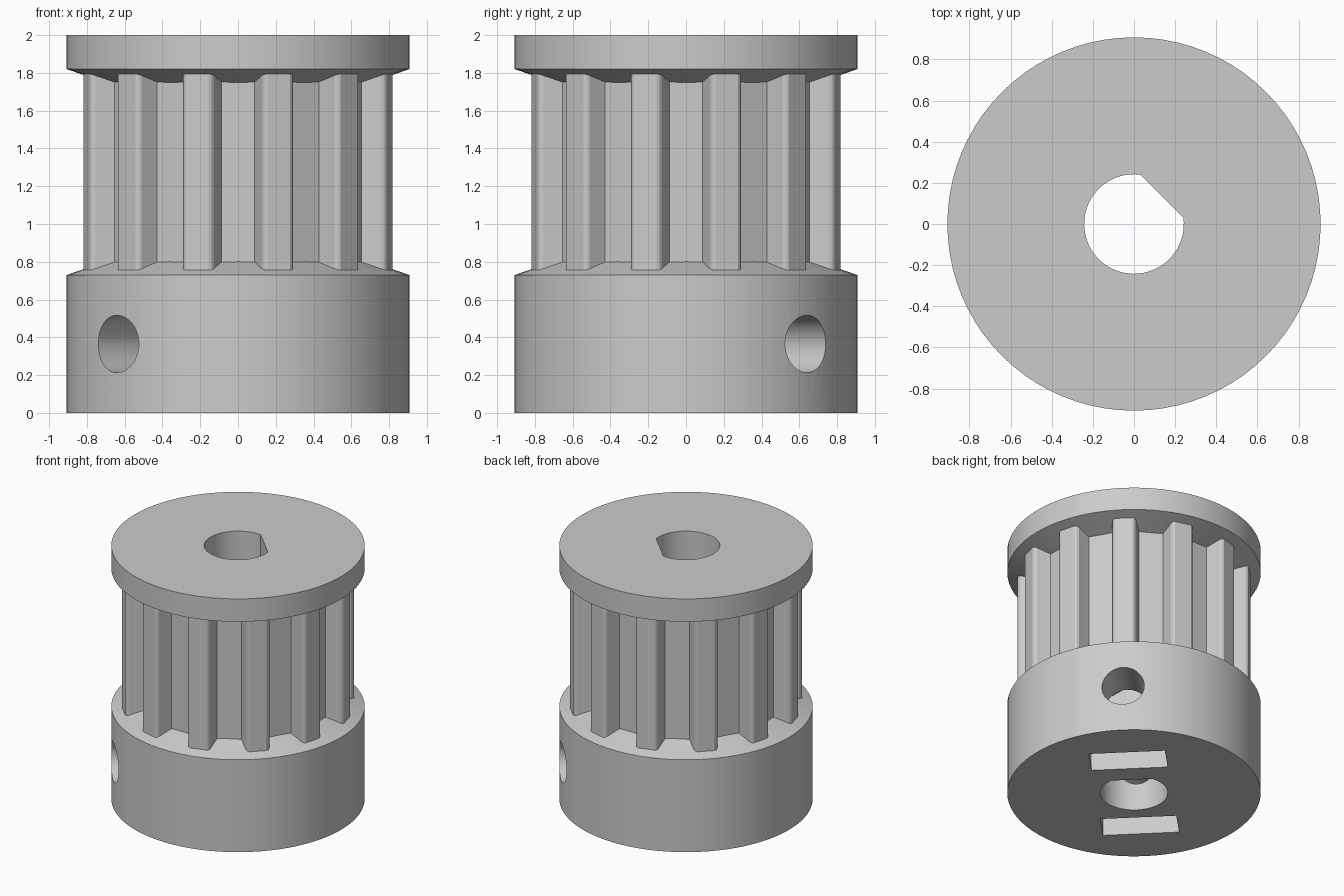
import bpy, bmesh, math
from mathutils import Matrix, Vector

cube = bpy.data.objects.get("Cube")
if cube:
    bpy.data.objects.remove(cube, do_unlink=True)

grey = bpy.data.materials.new("plain_grey")
grey.use_nodes = True
grey.diffuse_color = (0.6, 0.6, 0.6, 1)
grey.node_tree.nodes["Principled BSDF"].inputs["Base Color"].default_value = (0.6, 0.6, 0.6, 1)

RIM, FLOOR, TEETH = 0.907, 0.705, 12
SCREW_Z = 0.365
SCREW_ANGLE = math.radians(45)


def add_object(name, bm):
    bmesh.ops.recalc_face_normals(bm, faces=bm.faces)
    mesh = bpy.data.meshes.new(name)
    bm.to_mesh(mesh)
    bm.free()
    mesh.materials.append(grey)
    obj = bpy.data.objects.new(name, mesh)
    bpy.context.collection.objects.link(obj)
    return obj


def loft(name, rings):
    """Solid through rings of equal point count, capped at both ends."""
    bm = bmesh.new()
    loops = [[bm.verts.new(p) for p in ring] for ring in rings]
    n = len(loops[0])
    for a, b in zip(loops, loops[1:]):
        for i in range(n):
            j = (i + 1) % n
            bm.faces.new((a[i], a[j], b[j], b[i]))
    bm.faces.new(loops[0][::-1])
    bm.faces.new(loops[-1])
    return add_object(name, bm)


def arc(radius, n, start=0.0, end=math.tau, closed=True):
    steps = n if closed else n - 1
    return [(radius * math.cos(start + (end - start) * i / steps),
             radius * math.sin(start + (end - start) * i / steps)) for i in range(n)]


def lathe(name, profile, n=80):
    return loft(name, [[(x, y, z) for x, y in arc(r, n)] for r, z in profile])


def prism(name, outline, low, high, matrix=Matrix()):
    return loft(name, [[matrix @ Vector((x, y, z)) for x, y in outline] for z in (low, high)])


def radial_frame(angle):
    """Local x is tangent, y is up and z points outward."""
    c, s = math.cos(angle), math.sin(angle)
    return Matrix(((-s, 0, c, 0), (c, 0, s, 0), (0, 1, 0, 0), (0, 0, 0, 1)))


def combine(target, other, operation):
    mod = target.modifiers.new(operation.lower(), 'BOOLEAN')
    mod.operation, mod.solver, mod.object = operation, 'EXACT', other
    other.hide_render = True
    bpy.context.view_layer.objects.active = target
    bpy.ops.object.modifier_apply(modifier=mod.name)
    bpy.data.objects.remove(other, do_unlink=True)


# Hub and top flange, each with a shallow cone facing the teeth
pulley = lathe("toothed_pulley", [(RIM, 0), (RIM, 0.73), (0.68, 0.809)])
flange = lathe("top_flange", [(0.68, 1.741), (RIM, 1.82), (RIM, 2)])

# Toothed core: half groove profile as (half width, radius), mirrored and repeated
half = [(0.088, FLOOR), (0.12, 0.783), (0.127, 0.802), (0.139, 0.814), (0.155, 0.819)]
groove = [(-w, r) for w, r in reversed(half)] + half
outline = []
for k in range(TEETH):
    a = math.tau * k / TEETH
    outline += [(r * math.cos(a) - w * math.sin(a), r * math.sin(a) + w * math.cos(a))
                for w, r in groove]
core = prism("toothed_core", outline, 0.74, 1.81)
combine(pulley, core, 'UNION')
combine(pulley, flange, 'UNION')

# D-shaped shaft bore
bore_r, flat = 0.242, 0.191
gap = math.acos(flat / bore_r)
d_shape = arc(bore_r, 56, SCREW_ANGLE + gap, SCREW_ANGLE + math.tau - gap, closed=False)
combine(pulley, prism("bore_cutter", d_shape, -0.2, 2.2), 'DIFFERENCE')

# Set screw hole right across the hub
screw = [(x, y + SCREW_Z) for x, y in arc(0.152, 40)]
combine(pulley, prism("screw_cutter", screw, -1.2, 1.2, radial_frame(SCREW_ANGLE)), 'DIFFERENCE')

# Nut slots open at the base, with a hexagonal roof
nut_w = 0.273
side_z, peak_z = SCREW_Z + nut_w / math.sqrt(3), SCREW_Z + 2 * nut_w / math.sqrt(3)
slot = [(-nut_w, -0.1), (nut_w, -0.1), (nut_w, side_z), (0, peak_z), (-nut_w, side_z)]
for turn in (0, math.pi):
    cutter = prism("slot_cutter", slot, 0.35, 0.585, radial_frame(SCREW_ANGLE + turn))
    combine(pulley, cutter, 'DIFFERENCE')

# Soft curves with crisp edges
bpy.ops.object.select_all(action='DESELECT')
pulley.select_set(True)
bpy.context.view_layer.objects.active = pulley
bpy.ops.object.shade_smooth_by_angle(angle=math.radians(20))
